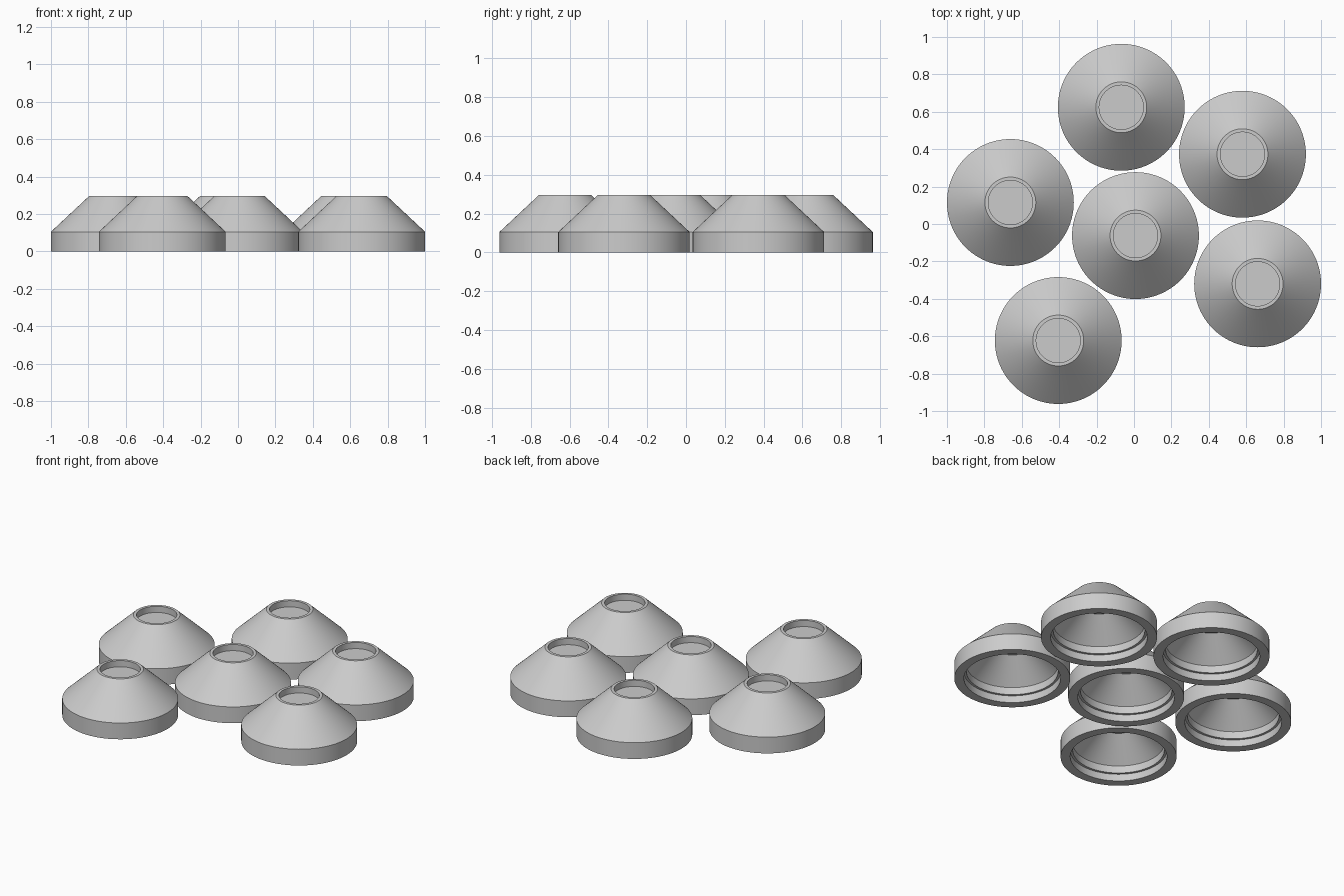
import bpy, bmesh, math

if "Cube" in bpy.data.objects:
    bpy.data.objects.remove(bpy.data.objects["Cube"])

grey = bpy.data.materials.new("plain grey")
grey.diffuse_color = (0.6, 0.6, 0.6, 1)
grey.use_nodes = True
grey.node_tree.nodes["Principled BSDF"].inputs["Base Color"].default_value = grey.diffuse_color

# Cross-section (radius, height): recess floor, outer cone, rim, stepped hollow, ceiling
PROFILE = [(0, 0.255), (0.118, 0.255), (0.118, 0.295), (0.136, 0.295),
           (0.339, 0.105), (0.339, 0), (0.283, 0), (0.283, 0.045),
           (0.268, 0.045), (0.268, 0.092), (0.122, 0.228), (0, 0.228)]
CENTRES = [(-0.068, 0.624), (0.58, 0.373), (-0.661, 0.115),
           (0.008, -0.062), (0.661, -0.32), (-0.405, -0.623)]
SEGMENTS = 96


def conical_cap(name, centre):
    # Spin the cross-section around the vertical axis
    bm = bmesh.new()
    verts = [bm.verts.new((r, 0, z)) for r, z in PROFILE]
    edges = [bm.edges.new(pair) for pair in zip(verts, verts[1:])]
    bmesh.ops.spin(bm, geom=verts + edges, cent=(0, 0, 0), axis=(0, 0, 1),
                   angle=math.tau, steps=SEGMENTS, use_merge=False)
    bmesh.ops.remove_doubles(bm, verts=bm.verts[:], dist=0.0005)
    bmesh.ops.recalc_face_normals(bm, faces=bm.faces[:])
    mesh = bpy.data.meshes.new(name)
    bm.to_mesh(mesh)
    bm.free()
    mesh.materials.append(grey)
    obj = bpy.data.objects.new(name, mesh)
    obj.location = (*centre, 0)
    bpy.context.collection.objects.link(obj)
    # Smooth round walls, sharp rims
    bpy.ops.object.select_all(action='DESELECT')
    obj.select_set(True)
    bpy.context.view_layer.objects.active = obj
    bpy.ops.object.shade_smooth_by_angle(angle=math.radians(30))


for i, centre in enumerate(CENTRES, 1):
    conical_cap(f"conical_cap_{i}", centre)
